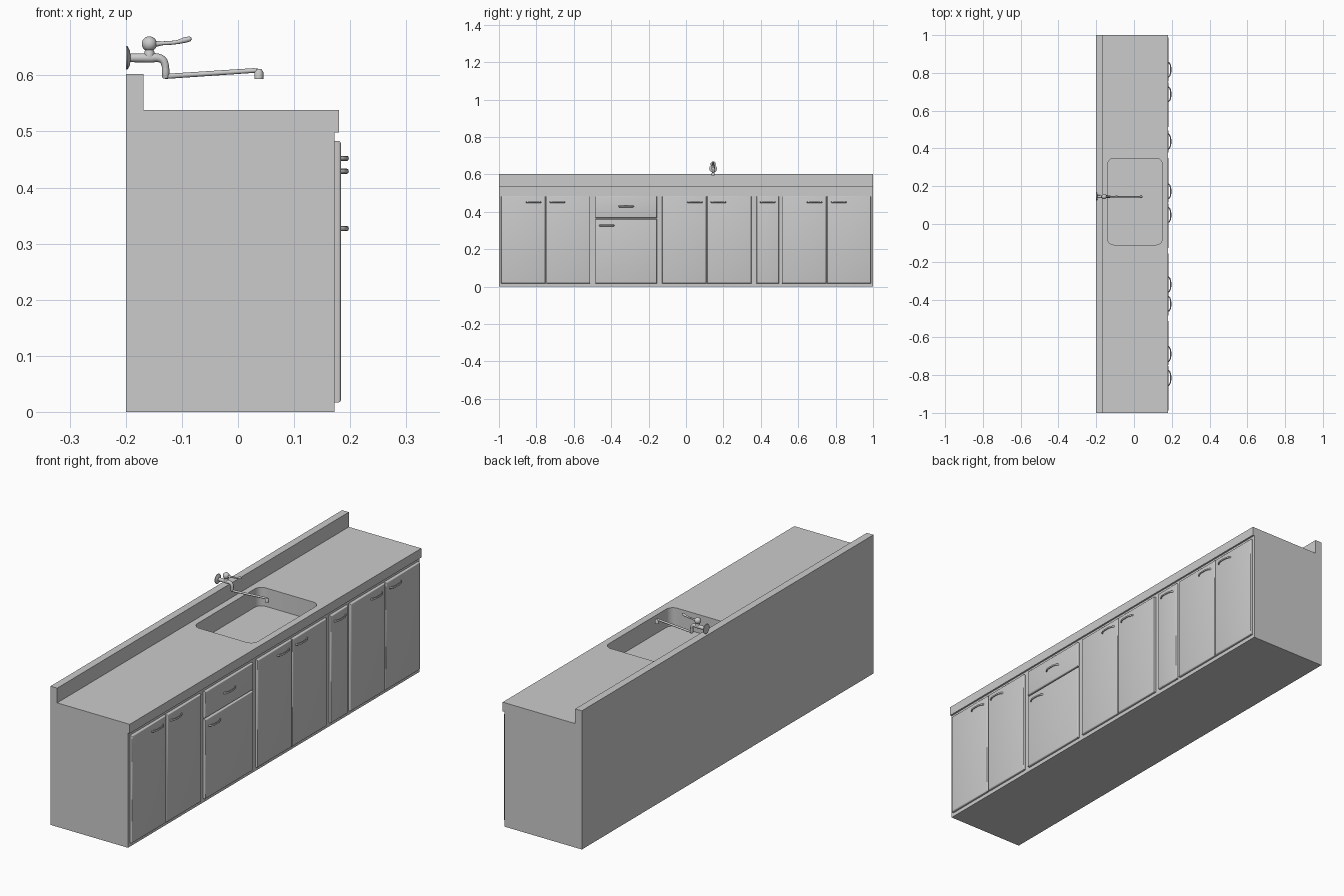
import bpy, bmesh, math
from mathutils import Matrix, Vector

if "Cube" in bpy.data.objects:
    bpy.data.objects.remove(bpy.data.objects["Cube"])


def finish(name, bm, smooth=True):
    bmesh.ops.recalc_face_normals(bm, faces=bm.faces)
    me = bpy.data.meshes.new(name)
    bm.to_mesh(me)
    bm.free()
    ob = bpy.data.objects.new(name, me)
    bpy.context.collection.objects.link(ob)
    if smooth:
        smooth_by_angle(ob)
    return ob


def smooth_by_angle(ob):
    bpy.ops.object.select_all(action='DESELECT')
    ob.select_set(True)
    bpy.context.view_layer.objects.active = ob
    bpy.ops.object.shade_smooth_by_angle(angle=math.radians(35))


def box(bm, lo, hi):
    lo, hi = Vector(lo), Vector(hi)
    mat = Matrix.Translation((lo + hi) / 2) @ Matrix.Diagonal((*(hi - lo), 1))
    return bmesh.ops.create_cube(bm, size=1, matrix=mat)["verts"]


def tube(name, points, kind='POLY', res=6, bevel_res=4):
    """Round tube through (x, y, z, radius) points, converted to a mesh."""
    cu = bpy.data.curves.new(name, 'CURVE')
    cu.dimensions = '3D'
    cu.bevel_depth = 1
    cu.bevel_resolution = bevel_res
    cu.use_fill_caps = True
    cu.resolution_u = res
    sp = cu.splines.new(kind)
    if kind == 'BEZIER':
        sp.bezier_points.add(len(points) - 1)
        for bp, p in zip(sp.bezier_points, points):
            bp.co = p[:3]
            bp.radius = p[3]
            bp.handle_left_type = bp.handle_right_type = 'AUTO'
    else:
        sp.points.add(len(points) - 1)
        for pt, p in zip(sp.points, points):
            pt.co = (*p[:3], 1)
            pt.radius = p[3]
    ob = bpy.data.objects.new(name, cu)
    bpy.context.collection.objects.link(ob)
    bpy.ops.object.select_all(action='DESELECT')
    ob.select_set(True)
    bpy.context.view_layer.objects.active = ob
    bpy.ops.object.convert(target='MESH')
    ob = bpy.context.object
    smooth_by_angle(ob)
    return ob


# Cabinet body, overhanging worktop and upstand as one extruded profile
profile = [(-0.2, 0), (0.172, 0), (0.172, 0.498), (0.18, 0.498),
           (0.18, 0.538), (-0.168, 0.538), (-0.168, 0.602), (-0.2, 0.602)]
bm = bmesh.new()
face = bm.faces.new([bm.verts.new((x, -1, z)) for x, z in profile])
ext = bmesh.ops.extrude_face_region(bm, geom=[face])["geom"]
bmesh.ops.translate(bm, vec=(0, 2, 0),
                    verts=[g for g in ext if isinstance(g, bmesh.types.BMVert)])
cabinet = finish("cabinet_and_worktop", bm, False)

# Sink basin cut into the worktop
bm = bmesh.new()
box(bm, (-0.14, -0.11, 0.458), (0.15, 0.347, 0.6))
upright = [e for e in bm.edges if abs(e.verts[0].co.z - e.verts[1].co.z) > 0.01]
bmesh.ops.bevel(bm, geom=upright, offset=0.032, segments=6, profile=0.5, affect='EDGES')
cutter = finish("sink_cutter", bm, False)
cutter.hide_render = True
mod = cabinet.modifiers.new("sink", 'BOOLEAN')
mod.operation = 'DIFFERENCE'
mod.solver = 'EXACT'
mod.object = cutter
bpy.context.view_layer.objects.active = cabinet
bpy.ops.object.modifier_apply(modifier=mod.name)
bpy.data.objects.remove(cutter)
smooth_by_angle(cabinet)

# Fronts: name, y range, z range, handle centre (y, z)
fronts = [
    ("door_1", -0.988, -0.752, 0.017, 0.483, -0.815, 0.452),
    ("door_2", -0.747, -0.512, 0.017, 0.483, -0.688, 0.452),
    ("drawer", -0.485, -0.156, 0.367, 0.483, -0.32, 0.429),
    ("door_3", -0.485, -0.156, 0.017, 0.361, -0.423, 0.327),
    ("door_4", -0.127, 0.109, 0.017, 0.483, 0.048, 0.452),
    ("door_5", 0.113, 0.350, 0.017, 0.483, 0.173, 0.452),
    ("door_6", 0.377, 0.497, 0.017, 0.483, 0.437, 0.452),
    ("door_7", 0.512, 0.750, 0.017, 0.483, 0.687, 0.452),
    ("door_8", 0.754, 0.988, 0.017, 0.483, 0.817, 0.452),
]
for name, y0, y1, z0, z1, hy, hz in fronts:
    bm = bmesh.new()
    box(bm, (0.170, y0, z0), (0.1835, y1, z1))
    rim = [e for e in bm.edges if all(v.co.x > 0.18 for v in e.verts)]
    bmesh.ops.bevel(bm, geom=rim, offset=0.005, segments=3, profile=0.5, affect='EDGES')
    finish(name, bm)
    # Bow handle, taller than it is thick
    bow = [(0.181, -0.040, 0, 0.003), (0.189, -0.032, 0, 0.003), (0.1945, 0, 0, 0.003),
           (0.189, 0.032, 0, 0.003), (0.181, 0.040, 0, 0.003)]
    handle = tube(name + "_handle", bow, 'BEZIER', 5, 2)
    handle.scale.z = 1.5
    handle.location = (0, hy, hz)

# Wall tap: flange, valve body, elbow, swivel spout and nozzle
Y = 0.145
tube("tap_flange", [(-0.2, Y, 0.631, 0.021), (-0.197, Y, 0.631, 0.021),
                    (-0.193, Y, 0.631, 0.014), (-0.192, Y, 0.631, 0.008)])
tube("tap_body", [(-0.194, Y, 0.631, 0.0075), (-0.155, Y, 0.631, 0.0085),
                  (-0.142, Y, 0.631, 0.0075), (-0.134, Y, 0.627, 0.007),
                  (-0.130, Y, 0.619, 0.0065), (-0.129, Y, 0.609, 0.006)], 'BEZIER')
tube("tap_collar", [(-0.129, Y, 0.612, 0.0065), (-0.129, Y, 0.598, 0.0065),
                    (-0.129, Y, 0.594, 0.0045)])
tube("tap_spout", [(-0.130, Y, 0.598, 0.0045), (0.028, Y, 0.6085, 0.0042),
                   (0.036, Y, 0.608, 0.0045), (0.037, Y, 0.600, 0.0045)])
tube("tap_nozzle", [(0.037, Y, 0.611, 0.005), (0.037, Y, 0.606, 0.008),
                    (0.037, Y, 0.593, 0.008)])

# Tap control: stem, knob and lever
tube("tap_stem", [(-0.158, Y, 0.632, 0.009), (-0.158, Y, 0.642, 0.009),
                  (-0.158, Y, 0.648, 0.006), (-0.158, Y, 0.654, 0.006)])
bm = bmesh.new()
bmesh.ops.create_uvsphere(bm, u_segments=20, v_segments=12, radius=0.0135,
                          matrix=Matrix.Translation((-0.158, Y, 0.656)))
finish("tap_knob", bm)
tube("tap_lever", [(-0.150, Y, 0.656, 0.006), (-0.135, Y, 0.657, 0.0035),
                   (-0.110, Y, 0.659, 0.0035), (-0.094, Y, 0.663, 0.005),
                   (-0.086, Y, 0.665, 0.0045), (-0.083, Y, 0.666, 0.002)], 'BEZIER')
